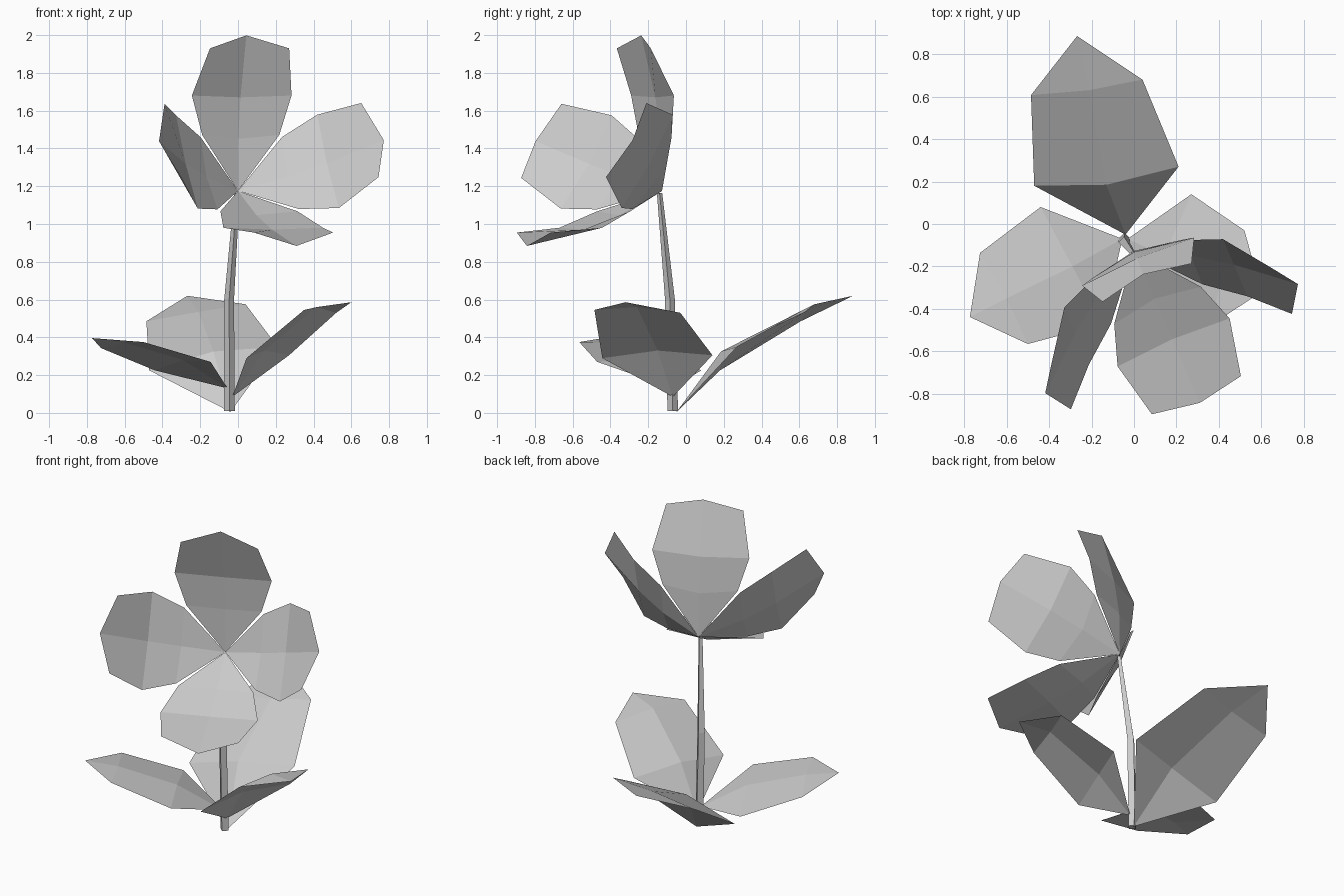
import bpy
from mathutils import Vector, Matrix

cube = bpy.data.objects.get("Cube")
if cube:
    bpy.data.objects.remove(cube, do_unlink=True)

# One pale grey for the whole plant
grey = bpy.data.materials.new("pale_grey")
grey.use_nodes = True
COLOUR = (0.6, 0.6, 0.6, 1)
grey.diffuse_color = COLOUR
grey.node_tree.nodes["Principled BSDF"].inputs["Base Color"].default_value = COLOUR


def add_mesh(name, verts, faces):
    mesh = bpy.data.meshes.new(name)
    mesh.from_pydata(verts, [], faces)
    mesh.materials.append(grey)
    obj = bpy.data.objects.new(name, mesh)
    bpy.context.collection.objects.link(obj)
    return obj


def blade(name, root, rows, tip):
    """Sheet fanning out of a root, through rows of left, middle, right, to a tip."""
    verts = [root] + [p for row in rows for p in row] + [tip]
    end = len(verts) - 1
    faces = []
    for side in (0, 1):
        faces.append((0, 2 + side, 1 + side))
        for i in range(len(rows) - 1):
            a = 1 + 3 * i + side
            faces.append((a, a + 1, a + 4, a + 3))
        last = end - 3 + side
        faces.append((last, last + 1, end))
    return add_mesh(name, verts, faces)


# Flower: four equal petals around a tilted axis
centre = Vector((0, -0.127, 1.175))
up = Vector((-0.205, 0.467, 0.860)).normalized()
side = Vector((0.919, 0.394, 0)).normalized()
axis = side.cross(up)

# Each row: distance out, half width, rim height, middle height, middle distance
petal_rows = [(0.235, 0.222, 0.185, 0.145, 0.235),
              (0.407, 0.287, 0.304, 0.285, 0.407)]
for i, name in enumerate(("top", "left", "bottom", "right")):
    turn = Matrix.Rotation(-i * 1.570796, 3, axis)
    out, across = turn @ up, turn @ side

    def place(r, t, h):
        return centre + out * r + across * t + axis * h

    rows = [[place(r, -w, h), place(mr, 0, mh), place(r, w, h)]
            for r, w, h, mh, mr in petal_rows]
    # The outer rim closes around the tip
    obj = blade(name + "_petal", place(0, 0, 0), rows, place(0.648, 0, 0.522))
    mesh = obj.data
    verts = [v.co.copy() for v in mesh.vertices]
    faces = [tuple(p.vertices) for p in mesh.polygons if 7 not in p.vertices]
    verts += [place(0.567, -0.228, 0.524), place(0.567, 0.228, 0.524)]
    faces += [(4, 5, 7, 8), (5, 6, 9, 7)]
    mesh.clear_geometry()
    mesh.from_pydata(verts, [], faces)

# Leaves: low row, high row and tip
blade("back_leaf", (-0.04, -0.05, 0.005),
      [[(-0.47, 0.18, 0.225), (-0.13, 0.185, 0.325), (0.21, 0.27, 0.35)],
       [(-0.485, 0.607, 0.485), (-0.21, 0.63, 0.535), (0.04, 0.68, 0.575)]],
      (-0.268, 0.885, 0.62))
blade("right_leaf", (-0.055, -0.07, 0.13),
      [[(-0.145, -0.47, 0.27), (-0.29, -0.2, 0.28), (-0.44, 0.08, 0.225)],
       [(-0.5, -0.565, 0.375), (-0.6, -0.35, 0.372), (-0.725, -0.136, 0.343)]],
      (-0.773, -0.438, 0.396))
blade("left_leaf", (-0.03, -0.07, 0.085),
      [[(0.27, 0.14, 0.305), (0.14, -0.15, 0.33), (0.045, -0.443, 0.29)],
       [(0.52, -0.03, 0.53), (0.415, -0.26, 0.56), (0.35, -0.485, 0.545)]],
      (0.6, -0.32, 0.586))

# Stem: four-sided, with one bend
stations = [((-0.045, -0.07, 0.01), 0.028), ((-0.047, -0.085, 0.6), 0.026),
            ((-0.005, -0.14, 1.165), 0.014)]
corners = [(1, 0), (0, 1), (-1, 0), (0, -1)]
verts = [(x + r * cx, y + r * cy, z) for (x, y, z), r in stations for cx, cy in corners]
faces = [(4 * k + j, 4 * k + (j + 1) % 4, 4 * k + 4 + (j + 1) % 4, 4 * k + 4 + j)
         for k in range(2) for j in range(4)]
faces += [(3, 2, 1, 0), (8, 9, 10, 11)]
add_mesh("stem", verts, faces)
